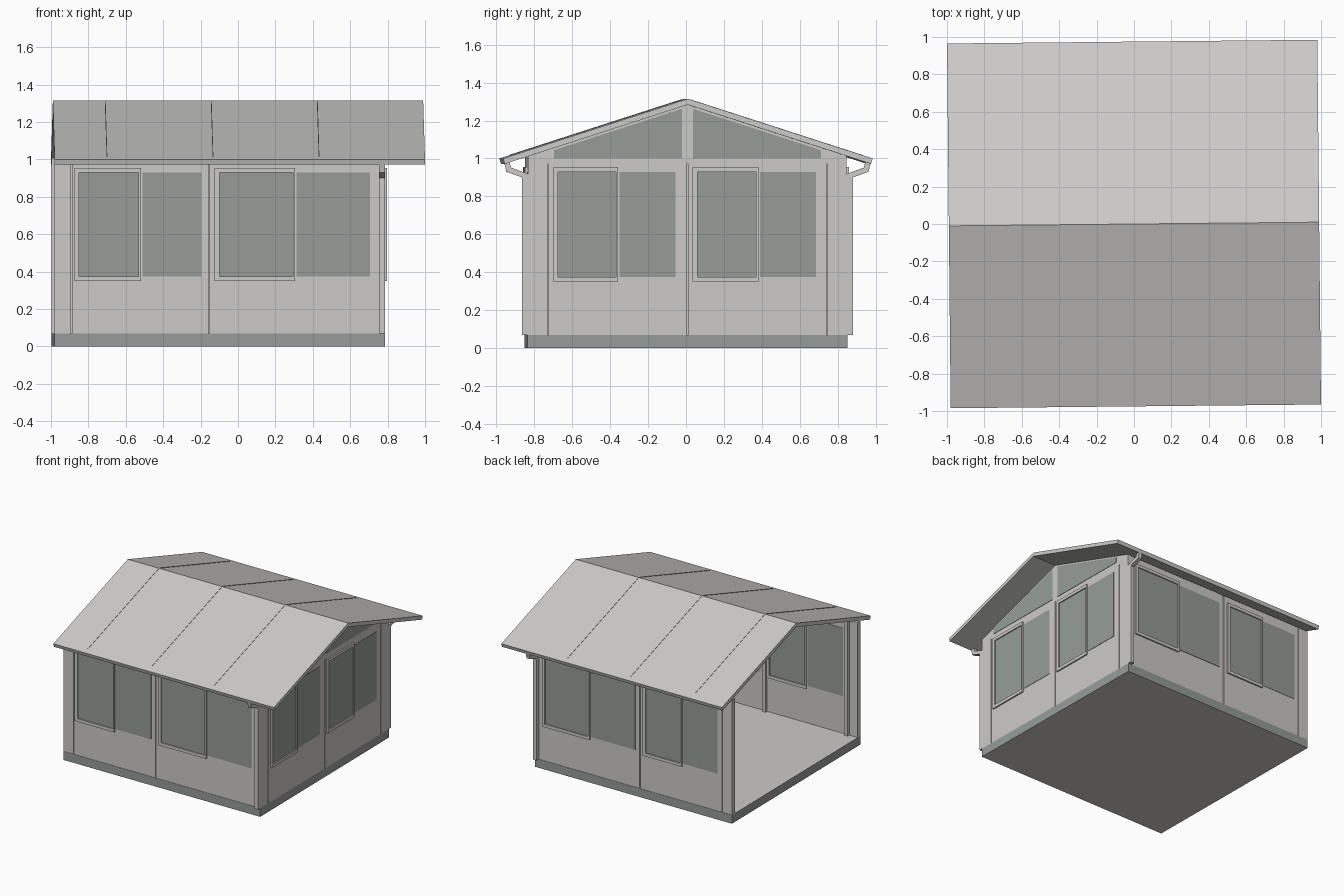
import bpy, bmesh, math
from mathutils import Matrix, Vector

cube = bpy.data.objects.get("Cube")
if cube:
    bpy.data.objects.remove(cube, do_unlink=True)


def material(name, rgb):
    m = bpy.data.materials.new(name)
    m.use_nodes = True
    m.diffuse_color = (*rgb, 1)
    m.node_tree.nodes["Principled BSDF"].inputs["Base Color"].default_value = (*rgb, 1)
    return m


WALL = material("warm light grey", (0.61, 0.595, 0.58))
ROOF = material("roof light grey", (0.61, 0.605, 0.59))
GLASS = material("grey green glass", (0.305, 0.335, 0.31))
BASE = material("grey green base", (0.305, 0.335, 0.32))

TURN = Matrix.Rotation(0.0101, 4, 'Z')       # the house stands slightly turned

# Wall frames: u to the right seen from outside, v outward, z up
FRONT = Matrix(((1, 0, 0, 0), (0, -1, 0, 0), (0, 0, 1, 0), (0, 0, 0, 1)))
BACK = Matrix(((-1, 0, 0, 0), (0, 1, 0, 0), (0, 0, 1, 0), (0, 0, 0, 1)))
GABLE = Matrix(((0, 1, 0, 0), (1, 0, 0, 0), (0, 0, 1, 0), (0, 0, 0, 1)))
WORLD = Matrix.Identity(4)


def prism(bm, pts, extrude):
    """Extrude a planar polygon along a vector."""
    a = [bm.verts.new(p) for p in pts]
    b = [bm.verts.new(Vector(p) + Vector(extrude)) for p in pts]
    n = len(pts)
    bm.faces.new(a)
    bm.faces.new(b[::-1])
    for i in range(n):
        bm.faces.new((a[i], b[i], b[(i + 1) % n], a[(i + 1) % n]))


def box(bm, u0, u1, v0, v1, z0, z1):
    prism(bm, [(u0, v0, z0), (u1, v0, z0), (u1, v1, z0), (u0, v1, z0)], (0, 0, z1 - z0))


def ring(bm, u0, u1, v0, v1, z0, z1, left, right, rail=0.025):
    """Rectangular frame made of two rails and two stiles."""
    box(bm, u0, u1, v0, v1, z0, z0 + rail)
    box(bm, u0, u1, v0, v1, z1 - rail, z1)
    box(bm, u0, u0 + left, v0, v1, z0 + rail, z1 - rail)
    box(bm, u1 - right, u1, v0, v1, z0 + rail, z1 - rail)


def finish(name, bm, mat, frame=WORLD):
    bmesh.ops.transform(bm, matrix=TURN @ frame, verts=bm.verts)
    bmesh.ops.recalc_face_normals(bm, faces=bm.faces)
    me = bpy.data.meshes.new(name)
    bm.to_mesh(me)
    bm.free()
    me.materials.append(mat)
    ob = bpy.data.objects.new(name, me)
    bpy.context.scene.collection.objects.link(ob)
    return ob


FLOOR = 0.07
GAP = 0.003
EAVE_Y, EAVE_Z, RIDGE_Z = 0.975, 1.0, 1.315
SLOPE = (RIDGE_Z - EAVE_Z) / EAVE_Y
UNDER = 1.2835                                # underside of the ridge


def under(y):
    return UNDER - SLOPE * abs(y)


# Base slab: skirt colour on the sides, floor colour on top and bottom
bm = bmesh.new()
box(bm, -0.99, 0.777, -0.843, 0.843, 0, FLOOR)
base = finish("base_slab", bm, BASE)
base.data.materials.append(WALL)
for p in base.data.polygons:
    p.material_index = 1 if abs(p.normal.z) > 0.5 else 0


def wall(name, frame, outer, thick, joints, pairs, top):
    """Panels split at the joints, posts behind them, a sliding window per pair."""
    inner = outer - thick
    bm = bmesh.new()
    for i, (a, b) in enumerate(zip(joints, joints[1:])):
        box(bm, a + (GAP if i else 0), b - (GAP if i < len(joints) - 2 else 0),
            inner, outer, FLOOR, top)
    finish(name + "_panels", bm, WALL, frame)
    bm = bmesh.new()
    for j in joints[1:-1]:
        box(bm, j - 0.014, j + 0.014, inner - 0.022, inner + 0.006, FLOOR, top)
    finish(name + "_posts", bm, WALL, frame)
    frames, glass = bmesh.new(), bmesh.new()
    for s0, s1, end in pairs:
        # outer sash on the left, inner sash on the right
        ring(frames, s0, s1 + 0.012, outer, outer + 0.012, 0.35, 0.955, 0.025, 0.012)
        ring(frames, s1 + 0.008, end + 0.025, inner - 0.012, inner, 0.35, 0.955, 0.012, 0.025)
        for a, b in ((s0 + 0.025, s1), (s1 + 0.02, end)):
            box(glass, a, b, inner - 0.003, outer + 0.003, 0.375, 0.93)
    finish(name + "_window_frames", frames, WALL, frame)
    finish(name + "_window_glass", glass, GLASS, frame)


wall("front_wall", FRONT, 0.84, 0.035, [-0.99, -0.9, -0.163, 0.742],
     [(-0.883, -0.54, -0.203), (-0.133, 0.285, 0.697)], 1.008)
wall("back_wall", BACK, 0.84, 0.035, [-0.742, 0.163, 0.9, 0.99],
     [(-0.71, -0.295, 0.122), (0.195, 0.53, 0.86)], 1.008)
wall("gable_wall", GABLE, 0.777, 0.035, [-0.84, -0.735, 0, 0.735, 0.84],
     [(-0.708, -0.378, -0.063), (0.027, 0.362, 0.677)], 0.97)

# Gable top with its two sloping windows
bm = bmesh.new()
prism(bm, [(-0.84, 0.742, 0.97), (0.84, 0.742, 0.97), (0.84, 0.742, under(0.84)),
           (0, 0.742, UNDER), (-0.84, 0.742, under(0.84))], (0, 0.035, 0))
finish("gable_top", bm, WALL, GABLE)
bm = bmesh.new()
for s in (-1, 1):
    prism(bm, [(s * 0.028, 0.739, 1.0), (s * 0.705, 0.739, 1.0),
               (s * 0.705, 0.739, under(0.705) - 0.012),
               (s * 0.028, 0.739, under(0.028) - 0.012)], (0, 0.041, 0))
finish("gable_top_glass", bm, GLASS, GABLE)

# Corner downpipes bending out to the eaves
for side, s in (("front", -1), ("back", 1)):
    profile = [(0.84, FLOOR), (0.872, FLOOR), (0.872, 0.9), (0.955, 0.93), (0.965, 0.972),
               (0.938, 0.98), (0.93, 0.952), (0.84, 0.918)]
    bm = bmesh.new()
    prism(bm, [(s * y, 0.745, z) for y, z in profile], (0, 0.032, 0))
    finish(side + "_downpipe", bm, WALL, GABLE)

# Roof: one folded slab
bm = bmesh.new()
prism(bm, [(-0.99, y, z) for y, z in (
    (-EAVE_Y, EAVE_Z), (0, RIDGE_Z), (EAVE_Y, EAVE_Z),
    (0.966, under(0.966)), (0, UNDER), (-0.966, under(0.966)))], (1.98, 0, 0))
finish("roof", bm, ROOF)

# Thin raised seams between the roof sheets
bm = bmesh.new()
for x in (-0.71, -0.143, 0.424):
    for s in (-1, 1):
        prism(bm, [(x - 0.002, s * y, RIDGE_Z - SLOPE * y + h)
                   for y, h in ((0.0, -0.002), (0.93, -0.002), (0.93, 0.003), (0.02, 0.003))],
              (0.004, 0, 0))
finish("roof_seams", bm, ROOF)
